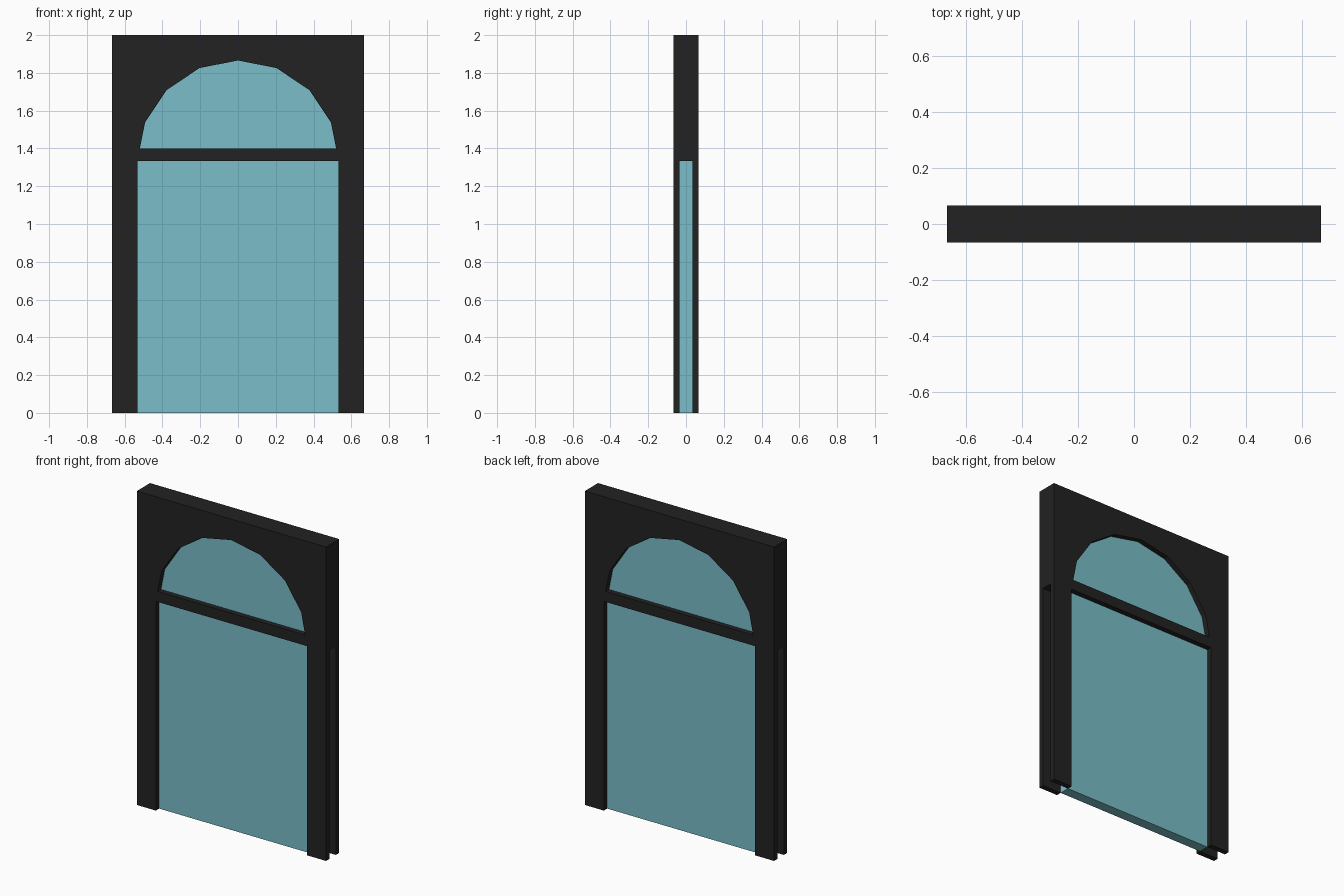
import bpy, bmesh, math

if "Cube" in bpy.data.objects:
    bpy.data.objects.remove(bpy.data.objects["Cube"])

W, H, D = 0.667, 2.0, 0.0667      # half width, height, half depth of the frame
R = 0.533                         # opening half width and arch radius
SPRING, SILL = 1.333, 1.40        # underside and top of the crossbar
G = 0.0333                        # half thickness of the glass


def material(name, rgb):
    m = bpy.data.materials.new(name)
    m.diffuse_color = (*rgb, 1.0)
    m.use_nodes = True
    m.node_tree.nodes["Principled BSDF"].inputs["Base Color"].default_value = m.diffuse_color
    return m


black = material("black_frame", (0.016, 0.016, 0.016))
blue = material("blue_glass", (0.195, 0.509, 0.578))


def prism(name, outline, y0, y1, mat):
    """Extrude an x-z outline from y0 to y1."""
    bm = bmesh.new()
    face = bm.faces.new([bm.verts.new((x, y0, z)) for x, z in outline])
    ext = bmesh.ops.extrude_face_region(bm, geom=[face])
    verts = [v for v in ext["geom"] if isinstance(v, bmesh.types.BMVert)]
    bmesh.ops.translate(bm, verts=verts, vec=(0, y1 - y0, 0))
    bmesh.ops.recalc_face_normals(bm, faces=bm.faces)
    mesh = bpy.data.meshes.new(name)
    bm.to_mesh(mesh)
    bm.free()
    mesh.materials.append(mat)
    obj = bpy.data.objects.new(name, mesh)
    bpy.context.collection.objects.link(obj)
    return obj


def rect(x0, x1, z0, z1):
    return [(x0, z0), (x1, z0), (x1, z1), (x0, z1)]


# Faceted arch, cut off at the top of the crossbar
step = math.pi / 8
arch = [(R * math.cos(i * step), SPRING + R * math.sin(i * step)) for i in range(1, 8)]
x1, z1 = arch[0]
foot = x1 + (R - x1) * (z1 - SILL) / (z1 - SPRING)
arch = [(foot, SILL)] + arch + [(-foot, SILL)]

# Header with arched opening, and the crossbar under it
prism("arched_header", [(W, SILL), (W, H), (-W, H), (-W, SILL)] + arch[::-1], -D, D, black)
prism("crossbar", rect(-W, W, SPRING, SILL), -D, D, black)

# Each jamb is a pair of strips with an open slot between them
for side, s in (("left", -1), ("right", 1)):
    xa, xb = sorted((s * R, s * W))
    prism(side + "_front_jamb", rect(xa, xb, 0, SPRING), -D, -G, black)
    prism(side + "_back_jamb", rect(xa, xb, 0, SPRING), G, D, black)

# Glass panes
prism("arch_glass", arch, -G, G, blue)
prism("door_glass", rect(-R, R, 0, SPRING), -G, G, blue)
